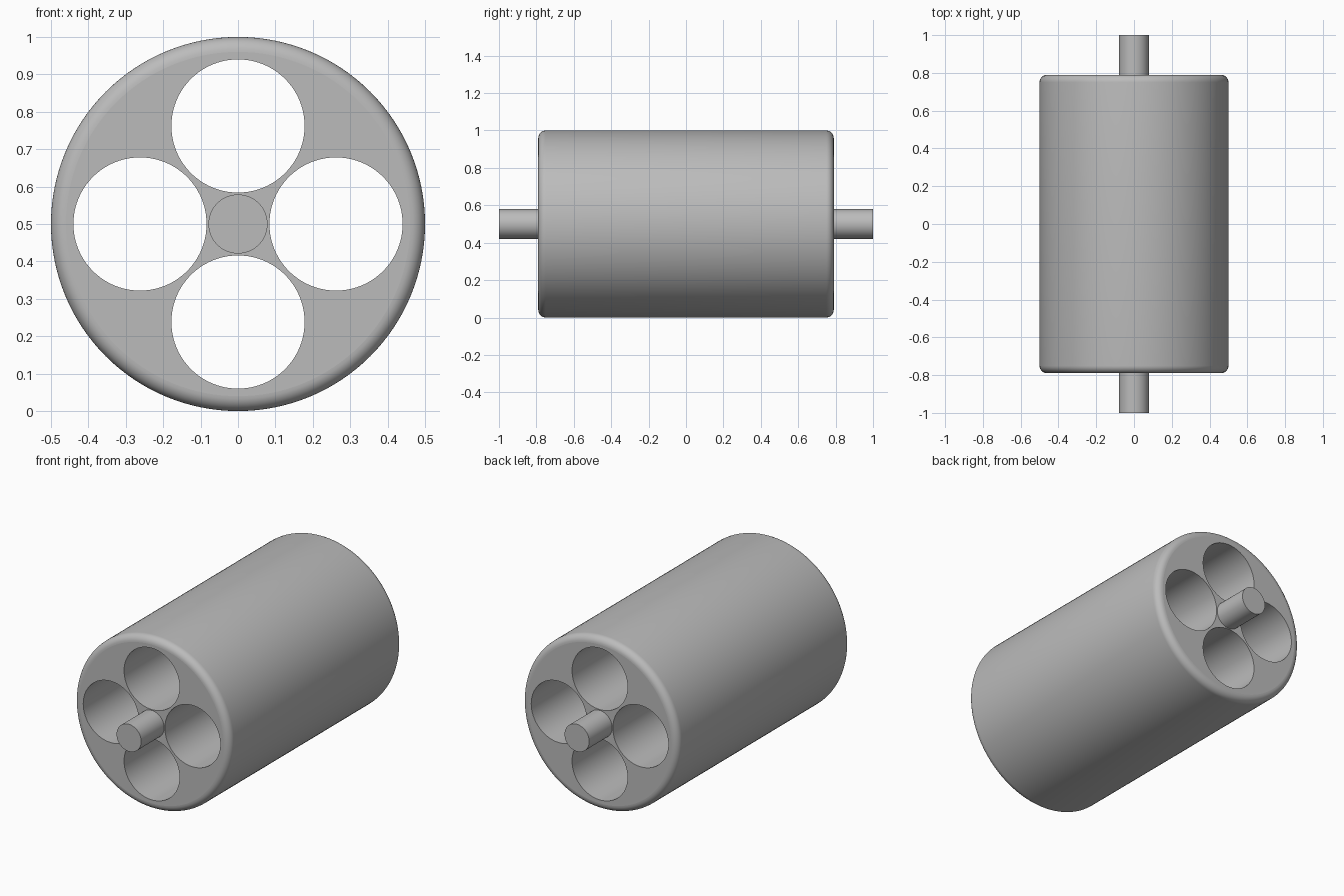
import bpy
import bmesh
from math import sin, cos, pi, radians
from mathutils import Matrix, Vector

default = bpy.data.objects.get("Cube")
if default:
    bpy.data.objects.remove(default, do_unlink=True)

RADIUS, HALF_LENGTH, FILLET = 0.5, 0.79, 0.04
HOLE_RADIUS, HOLE_OFFSET = 0.178, 0.262
SHAFT_RADIUS = 0.079
AXIS_Z = 0.5

grey = bpy.data.materials.new("plain grey")
grey.use_nodes = True
colour = (0.5, 0.5, 0.5, 1)
grey.diffuse_color = colour
grey.node_tree.nodes["Principled BSDF"].inputs["Base Color"].default_value = colour


def lathe(name, profile, segments, centres):
    """Revolve (radius, y) points around y-parallel axes at the given (x, z) centres."""
    bm = bmesh.new()
    for x, z in centres:
        rings = []
        for r, y in profile:
            angles = [2 * pi * i / segments for i in range(segments)]
            rings.append([bm.verts.new((x + r * cos(a), y, z + r * sin(a))) for a in angles])
        for lower, upper in zip(rings, rings[1:]):
            for i in range(segments):
                j = (i + 1) % segments
                bm.faces.new((lower[i], lower[j], upper[j], upper[i]))
        bm.faces.new(rings[0])
        bm.faces.new(rings[-1])
    bmesh.ops.recalc_face_normals(bm, faces=bm.faces)
    mesh = bpy.data.meshes.new(name)
    bm.to_mesh(mesh)
    bm.free()
    obj = bpy.data.objects.new(name, mesh)
    bpy.context.collection.objects.link(obj)
    mesh.materials.append(grey)
    return obj


def select_only(obj):
    bpy.ops.object.select_all(action="DESELECT")
    obj.select_set(True)
    bpy.context.view_layer.objects.active = obj


def smooth(obj):
    """Smooth the round walls and keep the flat ends crisp."""
    select_only(obj)
    bpy.ops.object.shade_smooth_by_angle(angle=radians(30))
    bm = bmesh.new()
    bm.from_mesh(obj.data)
    for face in bm.faces:
        if abs(face.normal.y) > 0.9999:
            face.smooth = False
            for edge in face.edges:
                edge.smooth = False
    bm.to_mesh(obj.data)
    bm.free()


# Cylindrical body with rounded rims
steps = 8
front_rim = []
for i in range(steps + 1):
    a = pi / 2 * i / steps
    front_rim.append((RADIUS - FILLET + FILLET * sin(a), -HALF_LENGTH + FILLET - FILLET * cos(a)))
back_rim = [(r, -y) for r, y in reversed(front_rim)]
body = lathe("body", front_rim + back_rim, 128, [(0, AXIS_Z)])

# Four lengthwise through-holes
centres = [(HOLE_OFFSET * cos(k * pi / 2), AXIS_Z + HOLE_OFFSET * sin(k * pi / 2)) for k in range(4)]
cutter = lathe("hole_cutter", [(HOLE_RADIUS, -1), (HOLE_RADIUS, 1)], 96, centres)
cutter.hide_render = True
cut = body.modifiers.new("holes", "BOOLEAN")
cut.operation = "DIFFERENCE"
cut.solver = "EXACT"
cut.object = cutter
select_only(body)
bpy.ops.object.modifier_apply(modifier=cut.name)
bpy.data.objects.remove(cutter, do_unlink=True)
smooth(body)

# Central shaft, projecting at both ends
shaft = lathe("shaft", [(SHAFT_RADIUS, -1), (SHAFT_RADIUS, 1)], 64, [(0, AXIS_Z)])
smooth(shaft)
